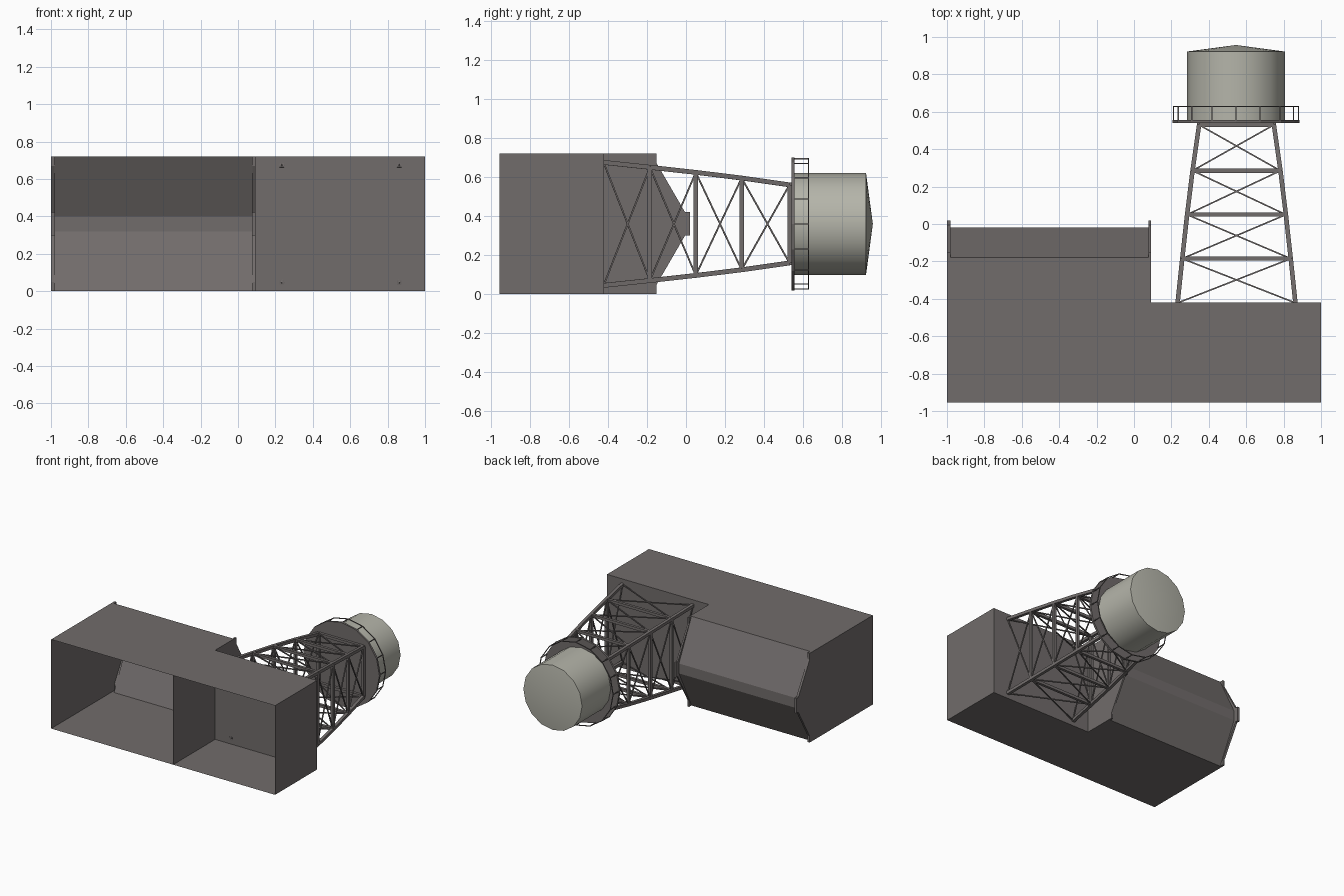
import bpy, bmesh, math
from mathutils import Vector, Matrix

if "Cube" in bpy.data.objects:
    bpy.data.objects.remove(bpy.data.objects["Cube"])


def material(name, rgb):
    m = bpy.data.materials.new(name)
    m.diffuse_color = (*rgb, 1)
    m.use_nodes = True
    m.node_tree.nodes["Principled BSDF"].inputs["Base Color"].default_value = m.diffuse_color
    return m


WALL = material("warm grey wall", (0.165, 0.150, 0.147))
STEEL = material("grey steel", (0.165, 0.150, 0.147))
TANK = material("pale green grey", (0.46, 0.46, 0.40))


def finish(name, bm, mat):
    me = bpy.data.meshes.new(name)
    bm.to_mesh(me)
    bm.free()
    me.materials.append(mat)
    ob = bpy.data.objects.new(name, me)
    bpy.context.collection.objects.link(ob)
    return ob


def face(bm, pts, out):
    """Flat polygon whose normal is turned towards 'out'."""
    f = bm.faces.new([bm.verts.new(p) for p in pts])
    f.normal_update()
    if f.normal.dot(Vector(out)) < 0:
        f.normal_flip()


def beam(bm, a, b, w):
    a, b = Vector(a), Vector(b)
    d = b - a
    up = 'X' if abs(d.normalized().y) > 0.99 else 'Y'
    rot = d.to_track_quat('Z', up).to_matrix().to_4x4()
    mat = Matrix.Translation((a + b) / 2) @ rot @ Matrix.Diagonal((w, w, d.length, 1))
    bmesh.ops.create_cube(bm, size=1, matrix=mat)


CX, CZ, N = 0.545, 0.36, 16


def ring_point(r, y, i):
    t = 2 * math.pi * i / N
    return Vector((CX + r * math.cos(t), y, CZ + r * math.sin(t)))


def lathe(name, profile, mat):
    """Revolve (radius, y) points around the tower axis."""
    bm = bmesh.new()
    rings = [[bm.verts.new(ring_point(r, y, i)) for i in range(N)] for r, y in profile]
    for p, q in zip(rings, rings[1:]):
        for i in range(N):
            j = (i + 1) % N
            bm.faces.new((p[i], p[j], q[j], q[i]))
    bmesh.ops.remove_doubles(bm, verts=bm.verts, dist=1e-5)
    bmesh.ops.recalc_face_normals(bm, faces=bm.faces)
    return finish(name, bm, mat)


# ---- building: open-bottomed shell lying on its side ----
B, D, LOW, EAVE, PAR = -0.955, 0.72, -0.42, -0.18, -0.15
XL, XLI, XRI, XR = -1.0, -0.982, 0.077, 0.09
parapet = [(PAR, 0), (PAR, 0.05), (-0.005, 0.30), (0.02, 0.30),
           (0.02, 0.42), (-0.005, 0.42), (PAR, 0.67), (PAR, D)]
roof = [(EAVE, 0), (-0.02, 0.32), (-0.02, 0.40), (EAVE, D)]

bm = bmesh.new()
outline = [(XL, B), (1, B), (1, LOW), (XR, LOW), (XR, PAR), (XRI, PAR),
           (XRI, EAVE), (XLI, EAVE), (XLI, PAR), (XL, PAR)]
for z, n in ((0, -1), (D, 1)):
    face(bm, [(x, y, z) for x, y in outline], (0, 0, n))
face(bm, [(1, B, 0), (1, LOW, 0), (1, LOW, D), (1, B, D)], (1, 0, 0))
for x, n in ((XL, -1), (XR, 1)):
    face(bm, [(x, y, z) for y, z in [(B, 0)] + parapet + [(B, D)]], (n, 0, 0))
finish("building_walls", bm, WALL)

# roofs
bm = bmesh.new()
face(bm, [(XR, LOW, 0), (1, LOW, 0), (1, LOW, D), (XR, LOW, D)], (0, 1, 0))
finish("low_flat_roof", bm, WALL)
bm = bmesh.new()
for (y0, z0), (y1, z1) in zip(roof, roof[1:]):
    face(bm, [(XLI, y0, z0), (XRI, y0, z0), (XRI, y1, z1), (XLI, y1, z1)], (0, 1, 0))
finish("pitched_roof", bm, WALL)

# gable parapets: inner face and capping
bm = bmesh.new()
for outer, inner, n in ((XL, XLI, 1), (XR, XRI, -1)):
    face(bm, [(inner, y, z) for y, z in parapet + roof[::-1]], (n, 0, 0))
    for (y0, z0), (y1, z1) in zip(parapet, parapet[1:]):
        face(bm, [(outer, y0, z0), (inner, y0, z0), (inner, y1, z1), (outer, y1, z1)],
             (0, 1, (z0 + z1) / 2 - 0.36))
finish("gable_parapets", bm, WALL)

# ---- tower: four tapering legs, struts and cross braces ----
levels = [(-0.422, 0.315), (-0.185, 0.290), (0.05, 0.264), (0.285, 0.235), (0.53, 0.20)]
corners = [(-1, -1), (1, -1), (1, 1), (-1, 1)]


def corner(level, k):
    y, r = levels[level]
    sx, sz = corners[k % 4]
    return (CX + 0.003 + sx * r, y, CZ + sz * r)


legs, struts, braces = bmesh.new(), bmesh.new(), bmesh.new()
for k in range(4):
    for i in range(4):
        beam(legs, corner(i, k), corner(i + 1, k), 0.024)
        beam(braces, corner(i, k), corner(i + 1, k + 1), 0.008)
        beam(braces, corner(i, k + 1), corner(i + 1, k), 0.008)
        beam(struts, corner(i + 1, k), corner(i + 1, k + 1), 0.022)
finish("tower_legs", legs, STEEL)
finish("tower_struts", struts, STEEL)
finish("cross_braces", braces, STEEL)

# ---- platform, railing and tank ----
lathe("platform", [(0, 0.54), (0.34, 0.54), (0.34, 0.556), (0, 0.556)], STEEL)

bm = bmesh.new()
for i in range(N):
    beam(bm, ring_point(0.334, 0.55, i), ring_point(0.334, 0.63, i), 0.006)
    beam(bm, ring_point(0.334, 0.628, i), ring_point(0.334, 0.628, i + 1), 0.006)
finish("platform_railing", bm, STEEL)

tank = lathe("water_tank", [(0, 0.556), (0.262, 0.556), (0.262, 0.922), (0, 0.957)], TANK)
bpy.context.view_layer.objects.active = tank
tank.select_set(True)
bpy.ops.object.shade_smooth_by_angle(angle=math.radians(35))
